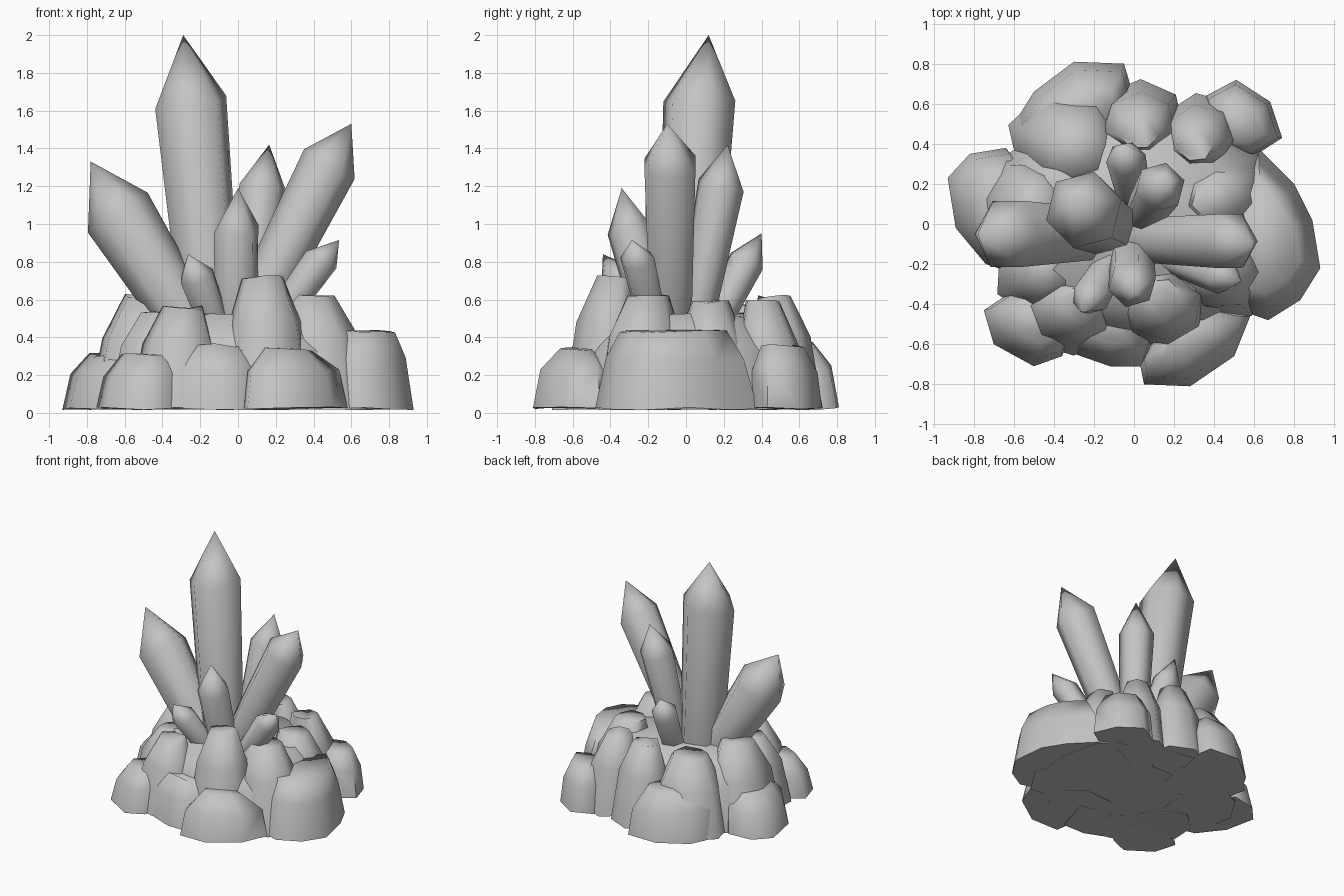
import bpy, bmesh, math, random
from mathutils import Vector

if "Cube" in bpy.data.objects:
    bpy.data.objects.remove(bpy.data.objects["Cube"])

random.seed(4)
grey = bpy.data.materials.new("stone grey")
grey.diffuse_color = (0.55, 0.55, 0.55, 1)
grey.use_nodes = True
grey.node_tree.nodes["Principled BSDF"].inputs["Base Color"].default_value = grey.diffuse_color


def skin(name, rings, tip=None):
    """Closed solid through stacked rings of points, capped flat or by a tip."""
    bm = bmesh.new()
    loops = [[bm.verts.new(p) for p in ring] for ring in rings]
    n = len(loops[0])
    for a, b in zip(loops, loops[1:]):
        for i in range(n):
            j = (i + 1) % n
            bm.faces.new((a[i], a[j], b[j], b[i]))
    bm.faces.new(loops[0][::-1])
    if tip is None:
        bm.faces.new(loops[-1])
    else:
        t = bm.verts.new(tip)
        for i in range(n):
            bm.faces.new((loops[-1][i], loops[-1][(i + 1) % n], t))
    bmesh.ops.recalc_face_normals(bm, faces=bm.faces)
    me = bpy.data.meshes.new(name)
    bm.to_mesh(me)
    bm.free()
    me.materials.append(grey)
    ob = bpy.data.objects.new(name, me)
    bpy.context.collection.objects.link(ob)
    bpy.ops.object.select_all(action='DESELECT')
    ob.select_set(True)
    bpy.context.view_layer.objects.active = ob
    bpy.ops.object.shade_smooth_by_angle(angle=math.radians(75))
    return ob


def crystal(name, base, shoulder, tip, r0, r1, turn=15):
    """Six-sided leaning prism, widening to the shoulder, then a point."""
    base, shoulder, tip = Vector(base), Vector(shoulder), Vector(tip)
    axis = (shoulder - base).normalized()
    u = Vector((0, 1, 0)).cross(axis).normalized()
    v = axis.cross(u)

    def ring(c, r, wobble):
        out = []
        for i in range(6):
            a = math.radians(turn + 60 * i)
            d = u * math.cos(a) + v * math.sin(a)
            out.append(c + d * r + axis * random.uniform(-wobble, wobble))
        return out
    return skin(name, [ring(base, r0, 0), ring(shoulder, r1, r1 * 0.15)], tip)


def rock(name, outline, h, lean=0.06, top=0.6, mid=0.91):
    """Stubby chunk: footprint, shoulder and a smaller top leaning inwards."""
    n = len(outline)
    c = Vector((sum(p[0] for p in outline) / n, sum(p[1] for p in outline) / n))
    inward = -c.normalized() * lean if c.length > 0.05 else Vector((0, 0))
    rings = []
    for z, s, k, wob in ((0.025, 1, 0, 0.01), (0.65 * h, mid, 0.4, 0.02), (h, top, 1, 0.015)):
        ring = []
        for p in outline:
            q = c + (Vector(p) - c) * s + inward * k
            ring.append((q.x, q.y, z + random.uniform(-wob, wob * 0.6)))
        rings.append(ring)
    return skin(name, rings)


def oval(x, y, rx, ry, n=7):
    t = random.uniform(0, 1)
    pts = []
    for i in range(n):
        a = t + 2 * math.pi * i / n
        s = random.uniform(0.95, 1.06)
        pts.append((x + rx * s * math.cos(a), y + ry * s * math.sin(a)))
    return pts


# Crystals: base, shoulder centre, tip, base radius, shoulder radius
crystal("main_crystal", (-.13, .0, .35), (-.25, .07, 1.64), (-.29, .12, 2.0), .16, .197)
crystal("left_crystal", (-.18, -.05, .34), (-.63, -.05, 1.05), (-.78, -.05, 1.33), .14, .19, 0)
crystal("right_crystal", (.04, -.08, .45), (.48, -.085, 1.31), (.60, -.1, 1.53), .125, .155, 0)
crystal("back_right_crystal", (.04, .04, .45), (.13, .185, 1.2), (.165, .22, 1.42), .10, .127)
crystal("front_crystal", (-.01, -.14, .4), (-.01, -.3, .97), (0, -.34, 1.19), .115, .122)
crystal("small_left_crystal", (-.1, -.18, .4), (-.22, -.37, .73), (-.265, -.44, .84), .08, .095)
crystal("small_right_crystal", (.18, -.17, .45), (.44, -.255, .81), (.535, -.285, .915), .08, .095)
crystal("small_back_crystal", (.0, .14, .45), (-.04, .325, .81), (-.05, .40, .95), .085, .1)

# Core mound that fills the gaps between the rocks
rock("core_mound", oval(0, 0, .73, .64, 12), .52, 0, .68)

# Low outer rocks, from their footprints
rock("left_low_rock", [(-.93, .23), (-.82, .35), (-.64, .38), (-.4, .1), (-.62, -.24),
                       (-.74, -.2), (-.89, -.02)], .31)
rock("back_left_low_rock", [(-.6, .5), (-.5, .66), (-.3, .81), (-.05, .8), (-.02, .7),
                            (-.1, .38), (-.5, .34)], .37)
rock("back_right_low_rock", [(.36, .64), (.51, .72), (.68, .61), (.74, .43), (.6, .34),
                             (.4, .38)], .36, .02)
rock("front_left_low_rock", [(-.75, -.43), (-.7, -.6), (-.5, -.71), (-.36, -.66),
                             (-.25, -.42), (-.6, -.33)], .31)
rock("right_low_rock", [(.93, -.22), (.89, .02), (.8, .2), (.62, .38), (.35, 0),
                        (.5, -.42), (.67, -.48), (.83, -.38)], .44, .02, .66, .85)
rock("front_right_low_rock", [(.03, -.7), (.05, -.8), (.28, -.81), (.5, -.66),
                              (.58, -.46), (.2, -.38)], .34, .05, .45, .88)
rock("front_low_rock", [(-.45, -.54), (-.35, -.63), (-.12, -.71), (.06, -.71),
                        (.15, -.42), (-.3, -.35)], .36)

# Taller inner rocks: x, y, x radius, y radius, height
inner = [(-.32, -.45, .24, .2, .56), (.15, -.43, .25, .21, .72), (.44, -.23, .27, .26, .62),
         (.46, .14, .25, .23, .59), (.34, .45, .2, .2, .59), (.03, .52, .22, .2, .62),
         (-.33, .41, .3, .27, .57), (-.55, .08, .25, .31, .62), (-.47, -.25, .23, .22, .53)]
for i, (x, y, rx, ry, h) in enumerate(inner):
    rock(f"inner_rock_{i + 1}", oval(x, y, rx, ry), h, .06, .45, .8)
